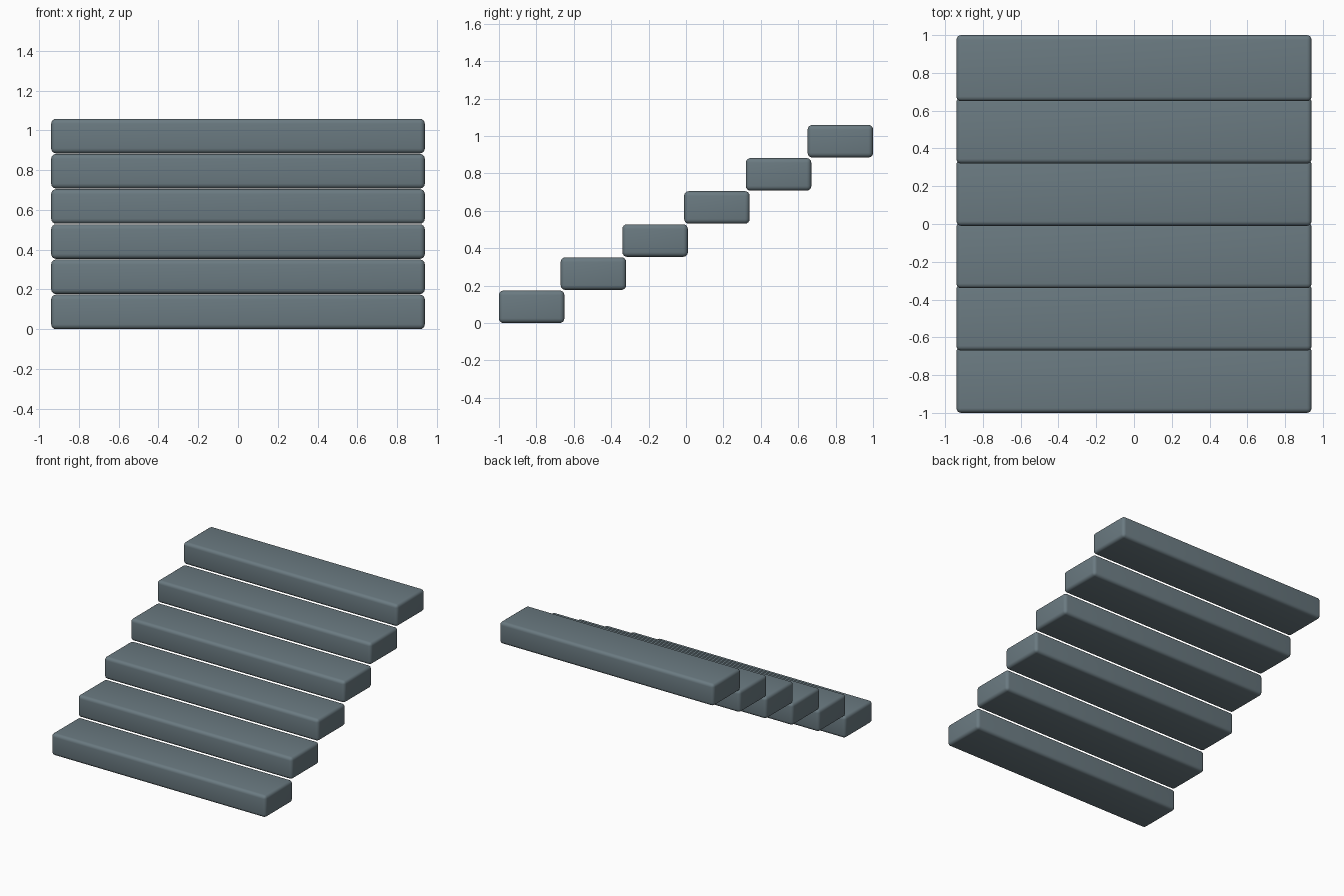
import bpy

if "Cube" in bpy.data.objects:
    bpy.data.objects.remove(bpy.data.objects["Cube"])

STEPS = 6
WIDTH, DEPTH, HEIGHT = 1.88, 0.35, 0.174   # size of one step
RUN, RISE = 0.33, 0.177                    # offset between steps

slate = bpy.data.materials.new("slate_grey")
slate.diffuse_color = (0.145, 0.195, 0.22, 1)
slate.use_nodes = True
slate.node_tree.nodes["Principled BSDF"].inputs["Base Color"].default_value = slate.diffuse_color


def add_step(i):
    """One rounded block of the staircase."""
    y = -1 + DEPTH / 2 + i * RUN
    z = HEIGHT / 2 + i * RISE
    bpy.ops.mesh.primitive_cube_add(size=1, location=(0, y, z))
    step = bpy.context.object
    step.name = f"step_{i + 1}"
    step.scale = (WIDTH, DEPTH, HEIGHT)
    bpy.ops.object.transform_apply(location=False, rotation=False, scale=True)
    step.data.materials.append(slate)
    # rounded edges
    bevel = step.modifiers.new("rounded_edges", 'BEVEL')
    bevel.width = 0.025
    bevel.segments = 4
    bpy.ops.object.modifier_apply(modifier=bevel.name)
    bpy.ops.object.shade_smooth_by_angle()


for i in range(STEPS):
    add_step(i)
